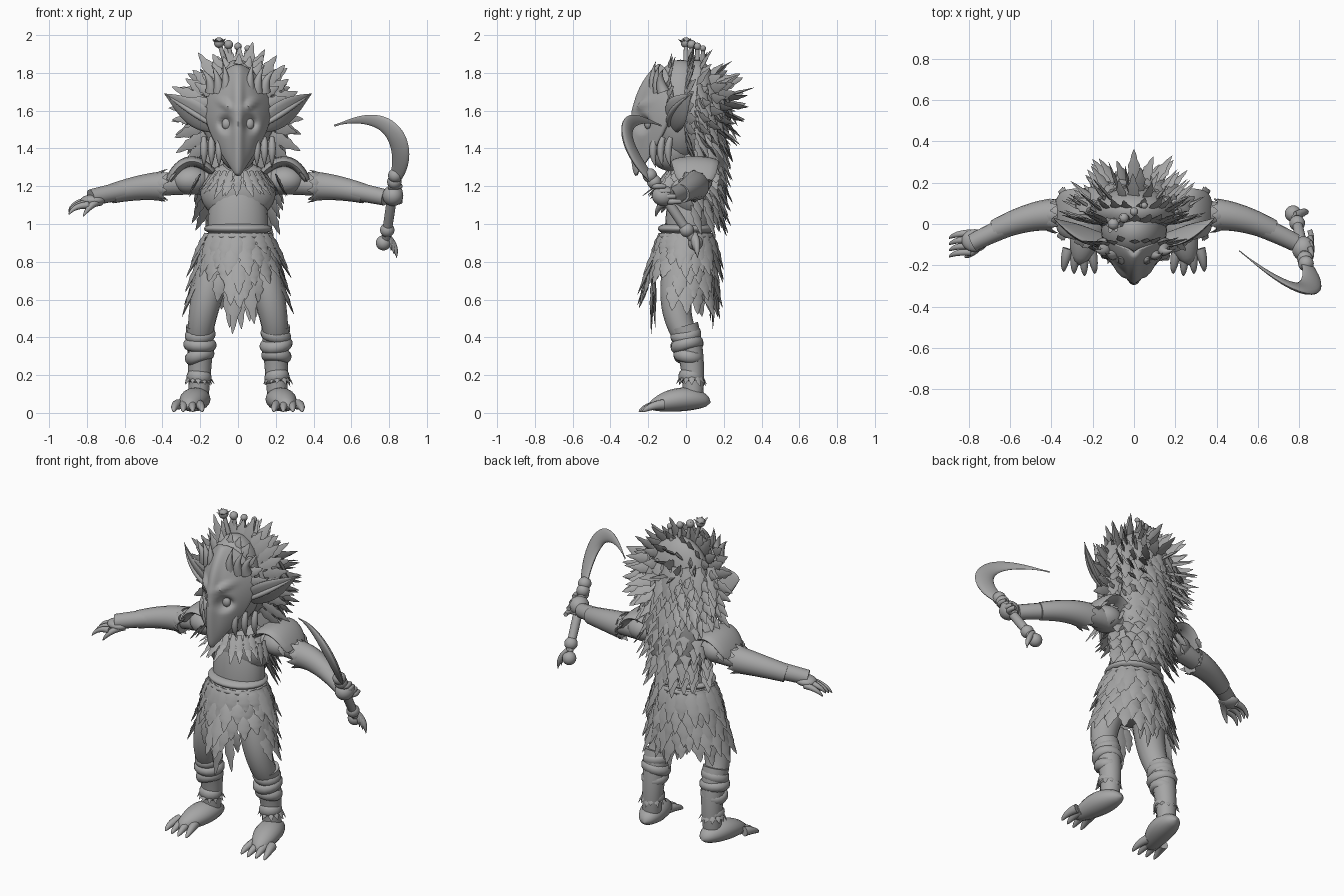
import bpy, bmesh, random
from math import sin, cos, pi, tau, exp, sqrt, radians
from mathutils import Vector, geometry

random.seed(4)
if "Cube" in bpy.data.objects:
    bpy.data.objects.remove(bpy.data.objects["Cube"], do_unlink=True)

clay = bpy.data.materials.new("clay_grey")
clay.use_nodes = True
clay.diffuse_color = (.38, .38, .38, 1)
clay.node_tree.nodes["Principled BSDF"].inputs["Base Color"].default_value = clay.diffuse_color

ACROSS, DEEP, UP = Vector((1, 0, 0)), Vector((0, 1, 0)), Vector((0, 0, 1))


# Radius rules along a loft
def shrink(t):
    return 1 - t / 3


def spike(t):
    return 1 - t


def claw(t):
    return sqrt(max(0, 1 - t))


def leaf(t):
    return sin(pi * (.2 + .8 * t))


def egg(t):
    return sqrt(max(0, sin(pi * t)))


def band(t):
    return .7 + .3 * egg(t)


def finish(name, bm, crease=50):
    """Turn a bmesh into a shaded object."""
    bmesh.ops.recalc_face_normals(bm, faces=bm.faces)
    mesh = bpy.data.meshes.new(name)
    bm.to_mesh(mesh)
    bm.free()
    mesh.materials.append(clay)
    mesh.shade_smooth()
    mesh.set_sharp_from_angle(angle=radians(crease))
    obj = bpy.data.objects.new(name, mesh)
    bpy.context.collection.objects.link(obj)
    return obj


def bridge(bm, rings):
    """Skin a list of vertex rings and cap both ends."""
    for ring, following in zip(rings, rings[1:]):
        for i in range(len(ring)):
            bm.faces.new((ring[i - 1], ring[i], following[i], following[i - 1]))
    bm.faces.new(rings[0])
    bm.faces.new(rings[-1])


def loft(name, path, radius, shape=shrink, squash=1, ref=ACROSS, side=1, sides=16, steps=18):
    """Tube along a curve; radius lies along ref, squash scales the other radius."""
    mirror = Vector((side, 1, 1))
    start, *bend, end = [Vector(p) * mirror for p in path]
    if len(bend) < 2:
        middle = bend[0] if bend else start.lerp(end, .5)
        bend = [p.lerp(middle, 2 / 3) for p in (start, end)]
    points = geometry.interpolate_bezier(start, *bend, end, steps)
    bm, rings = bmesh.new(), []
    for i, point in enumerate(points):
        tangent = points[min(i + 1, steps - 1)] - points[max(i - 1, 0)]
        other = tangent.cross(ref * mirror).normalized()
        main = other.cross(tangent).normalized()
        size = max(radius * shape(i / (steps - 1)), .002)
        rings.append([bm.verts.new(point + (main * c + other * s * squash) * size)
                      for s, c in around(sides)])
    bridge(bm, rings)
    return finish(name, bm)


def blob(name, centre, size):
    bm = bmesh.new()
    bmesh.ops.create_uvsphere(bm, u_segments=24, v_segments=16, radius=1)
    bmesh.ops.scale(bm, verts=bm.verts, vec=size)
    bmesh.ops.translate(bm, verts=bm.verts, vec=centre)
    return finish(name, bm)


def spread(count, limit=1):
    return [limit * (2 * i / (count - 1) - 1) for i in range(count)]


def fan(count, limit):
    return [(sin(a), cos(a)) for a in spread(count, limit)]


def around(count, shift=0):
    return [(sin(tau * (i + shift) / count), cos(tau * (i + shift) / count)) for i in range(count)]


def feather(bm, base, along, outward, length, width, curl=.05):
    """Ridged leaf with ragged edges and a pointed tip."""
    jitter = Vector([random.uniform(-.1, .1) for axis in "xyz"])
    along = (Vector(along).normalized() + jitter).normalized()
    length *= random.uniform(.8, 1.15)
    across = along.cross(Vector(outward)).normalized()
    up = across.cross(along)
    rings = []
    for i in range(8):
        t = i / 7
        half = width * max(leaf(t) * (1 - .25 * (i % 2)), .03)
        centre = Vector(base) + along * length * t + up * curl * length * t * t
        rings.append([bm.verts.new(centre + offset) for offset in
                      (-across * half, up * half * .4, across * half, -up * half * .2)])
    bridge(bm, rings)


# Torso, neck and belt
loft("waist", [(0, 0, .8), (0, .02, 1.2)], .16, band, .75, sides=24)
blob("chest", (0, .03, 1.17), (.2, .12, .16))
loft("neck", [(0, .04, 1.2), (0, 0, 1.4)], .1)
for z in (.93, .97):
    loft("belt", [(0, 0, z - .02), (0, 0, z + .03)], .18, band, .83, sides=24)

# Skull, jaw and hair mass
blob("skull", (0, -.03, 1.6), (.16, .16, .27))
blob("jaw", (0, -.08, 1.4), (.1, .12, .12))
blob("hair_crown", (0, .06, 1.6), (.2, .12, .27))
blob("hair_back", (0, .12, 1.35), (.19, .09, .35))

# Beaked mask with brow ridges and sunken eyes
bm, rows = bmesh.new(), []
for i in range(41):
    t = i / 40
    z = 1.84 - .58 * t
    width = .165 * sin(pi * t ** .75) + .004
    row = []
    for u in spread(41):
        x = u * width
        sideways = (abs(x) - .06) / .038
        eye = sideways ** 2 + ((z - 1.53) / .042) ** 2
        brow = exp(-((z - 1.6 - abs(x) / 2) / .02) ** 2 - sideways ** 2)
        beak = exp(-(x / .025) ** 2) * egg(t)
        y = -.26 + .12 * (1 - t) ** 4 + width * u * u
        row.append(bm.verts.new((x, y + .045 * exp(-eye * eye) - .025 * brow - .03 * beak, z)))
    rows.append(row)
for row, below in zip(rows, rows[1:]):
    for i in range(len(row) - 1):
        bm.faces.new((row[i], row[i + 1], below[i + 1], below[i]))
shell = finish("mask", bm).modifiers.new("thickness", "SOLIDIFY")
shell.thickness, shell.offset = .02, 0

for side in (1, -1):
    blob("eye", (side * .06, -.2, 1.53), (.026, .02, .03))
    # Long swept ears with a raised inner ridge
    ear_root, ear_bend, ear_tip = Vector((.13, -.07, 1.52)), Vector((.26, -.07, 1.6)), Vector((.39, .03, 1.69))
    loft("ear", [ear_root, ear_bend, ear_tip], .08, leaf, .25, UP - DEEP / 2, side)
    loft("ear_ridge", [ear_root - DEEP * .02, ear_bend - DEEP * .04, ear_tip], .015, leaf, ref=UP, side=side)
    # Brow horns and strands hanging beside the jaw
    for i in range(3):
        root = Vector((.06 + .04 * i, -.16 + .02 * i, 1.7))
        loft("brow_horn", [root, root + UP * .08 - DEEP * .03, root + UP * (.16 - .02 * i) + ACROSS * .02 * (i + 1)],
             .034, spike, side=side, sides=8)
        strand = Vector((.1 + .04 * i, -.16 + .04 * i, 1.46))
        loft("jaw_strand", [strand, strand - DEEP * .03 - UP * .08, strand - UP * .16],
             .02, leaf, side=side, sides=8)
    # Shoulders with drooping plates and feather trim
    blob("shoulder", (.25 * side, .05, 1.23), (.1, .09, .075))
    loft("shoulder_plate", [(.13, .04, 1.27), (.27, .05, 1.41), (.365, .05, 1.23)],
         .125, band, .22, DEEP, side)
    bm = bmesh.new()
    for y in spread(6, .1):
        feather(bm, (.33 * side, y + .05, 1.27), (side, y * 3, -1.5), (side, y, 2), .07, .03)
        feather(bm, (.2 * side, y + .03, 1.26), (side, y * 9, -2), (side, y, .3), .12, .028)
    finish("shoulder_feathers", bm)

# Mane: rings of broad pointed feathers around the head
bm = bmesh.new()
for x, z in fan(11, 1.3):
    feather(bm, (x * .15, -.1, 1.58 + z * .2), (x, .3, z), (x, -1, z), .13, .03)
for ring in range(5):
    radius = .19 * cos(ring * .28)
    for x, z in fan(23 - 3 * ring, 2.2):
        feather(bm, (x * radius, .045 * ring, 1.57 + z * radius * 1.2),
                (x, .25 + .2 * ring, z - .1 - .16 * ring), (x, 2, z), .17, .034)
finish("mane_feathers", bm)

# Feather cape hanging down the back
bm = bmesh.new()
for row in range(12):
    drop = row / 11
    for u in spread(9 - row % 2):
        feather(bm, (u * (.22 - .06 * drop), .19 - .03 * drop - .12 * u * u, 1.74 - .64 * drop),
                (u * .4, .3 + .4 * drop * (1 - drop), -1), (u, 1, .2), .18, .038)
finish("cape_feathers", bm)

# Collar of pointed feathers
bm = bmesh.new()
for row in range(2):
    for x, y in fan(15, 2):
        feather(bm, (x * .13, -y * .1, 1.28 - .03 * row), (x, -y, row / 2 - 1.5), (x, -y, .5),
                .12 + .04 * y, .024)
finish("collar_feathers", bm)

# Crown sprigs on top of the head
for i in range(4):
    top = Vector((-.1 + .05 * i, .03 * i, 1.96 - .01 * i))
    loft("crown_stalk", [(top.x / 2, top.y, 1.8), top], .016, sides=8)
    blob("crown_bud", top, [.028 - .004 * i] * 3)
bm = bmesh.new()
for x, y in around(7):
    feather(bm, (-.1, 0, 1.95), (x, y, .6), UP, .05, .016)
finish("crown_petals", bm)

# Feather skirt, open over the front of the thighs, with long tails
loft("skirt_lining", [(0, 0, .96), (0, -.02, .7)], .19, band, .75, sides=24)
bm = bmesh.new()
for row in range(5):
    flare = row / 4
    for x, y in around(18, row / 2):
        thigh = y < -.25 and abs(x) > .3
        if row < 3 or not thigh:
            feather(bm, (x * (.17 + .05 * flare), y * (.135 + .03 * flare) - .03 * flare, .95 - flare / 4),
                    (x * .4, y * .3 - .05, -1), (x, y, .2), .14 if thigh else .19, .046)
for y in (-.17, .14):
    for i in range(-2, 3):
        feather(bm, (i * .045, y, .73), (i * .05, 0, -1), (0, y, 0), .34 - .09 * abs(i), .04, 0)
finish("skirt_feathers", bm)

for side in (1, -1):
    # Legs with wrapped calves
    knee, ankle = Vector((.2, -.01, .42)), Vector((.21, .035, .05))
    loft("thigh", [(.1, 0, .85), (.18, -.1, .6), knee], .1, side=side)
    loft("calf", [knee + UP * .04, knee + DEEP * .06 - UP * .15, ankle], .076, side=side)
    for drop, size in ((.02, .082), (.16, .088), (.32, .08), (.62, .066)):
        centre = knee.lerp(ankle, drop) + DEEP * .008
        tilt = Vector((random.uniform(-.012, .012), random.uniform(-.012, .012), .032))
        loft("calf_wrap", [centre + tilt, centre - tilt], size, band, side=side)
    bm = bmesh.new()
    for x, y in around(12):
        feather(bm, (.21 * side + x * .05, .03 + y * .05, .2), (x, y, -2), (x, y, .2), .06, .018)
    finish("ankle_fringe", bm)
    # Clawed feet
    loft("foot", [(.2, .13, .055), (.22, -.01, .1), (.27, -.2, .03)], .078, egg, .8, side=side)
    for i in range(4):
        root = Vector((.21 + .036 * i, -.12, .045))
        toe = Vector((.19 + .05 * i, -.21 + .01 * abs(i - 1), .04))
        loft("toe", [root, toe, toe - DEEP * .04 - UP * .034], .028, claw, side=side, sides=10)

    # Arms with flared bracers
    wrist = Vector((.78, -.09, 1.14))
    loft("arm", [(.15, .05, 1.22), (.4, .09, 1.22), (.6, 0, 1.18), wrist], .065, ref=UP, side=side)
    loft("bracer", [(.4, .045, 1.2), (.52, .04, 1.2), (.67, -.03, 1.16)], .078, ref=UP, side=side)
    bm = bmesh.new()
    for y, z in around(10):
        feather(bm, (.43 * side, .04 + y * .065, 1.2 + z * .065), (-3 * side, y, z), (0, y, z), .06, .022)
    finish("bracer_fringe", bm)

# Open right hand, left fist gripping the sickle
blob("right_palm", (-.77, -.08, 1.125), (.065, .055, .03))
blob("left_fist", (.82, -.12, 1.15), (.055, .06, .055))
for i in range(4):
    knuckle = Vector((.79, -.045 - .03 * i, 1.12 - .01 * abs(i - 1)))
    reach = knuckle + ACROSS * .08
    loft("right_finger", [knuckle, reach, reach + (ACROSS - DEEP - UP * 2) * .025], .02, claw,
         ref=UP, side=-1, sides=10)
    grip = Vector((.8, -.16, 1.2)) + (DEEP - UP) * .027 * i
    loft("left_finger", [grip, grip + ACROSS * .08 - DEEP * .03, grip + (ACROSS + DEEP) * .05], .019,
         ref=UP, sides=10)
loft("right_thumb", [(.73, -.08, 1.12), (.78, -.15, 1.11), (.82, -.16, 1.04)], .024, claw,
     ref=UP, side=-1, sides=10)

# Sickle with a curved blade, knots and hanging charms
butt, neck = Vector((.78, .05, .9)), Vector((.83, -.18, 1.24))
loft("sickle_handle", [butt, neck], .026, band)
loft("sickle_blade", [neck, (.91, -.33, 1.39), (.84, -.4, 1.64), (.51, -.13, 1.52)],
     .02, leaf, 2.7, Vector((.5, 1, .3)), steps=30)
for t in (.2, .95, 1.05):
    blob("handle_knot", butt.lerp(neck, t), [.038] * 3)
blob("pommel_bead", butt - ACROSS * .01, [.04] * 3)
for i in range(3):
    charm = butt + Vector((.03 + .015 * i, .01 * (i - 1), -.04 - .02 * i))
    loft("pommel_charm", [butt + UP * .05, charm + UP * .06, charm], .018, leaf, sides=8)
